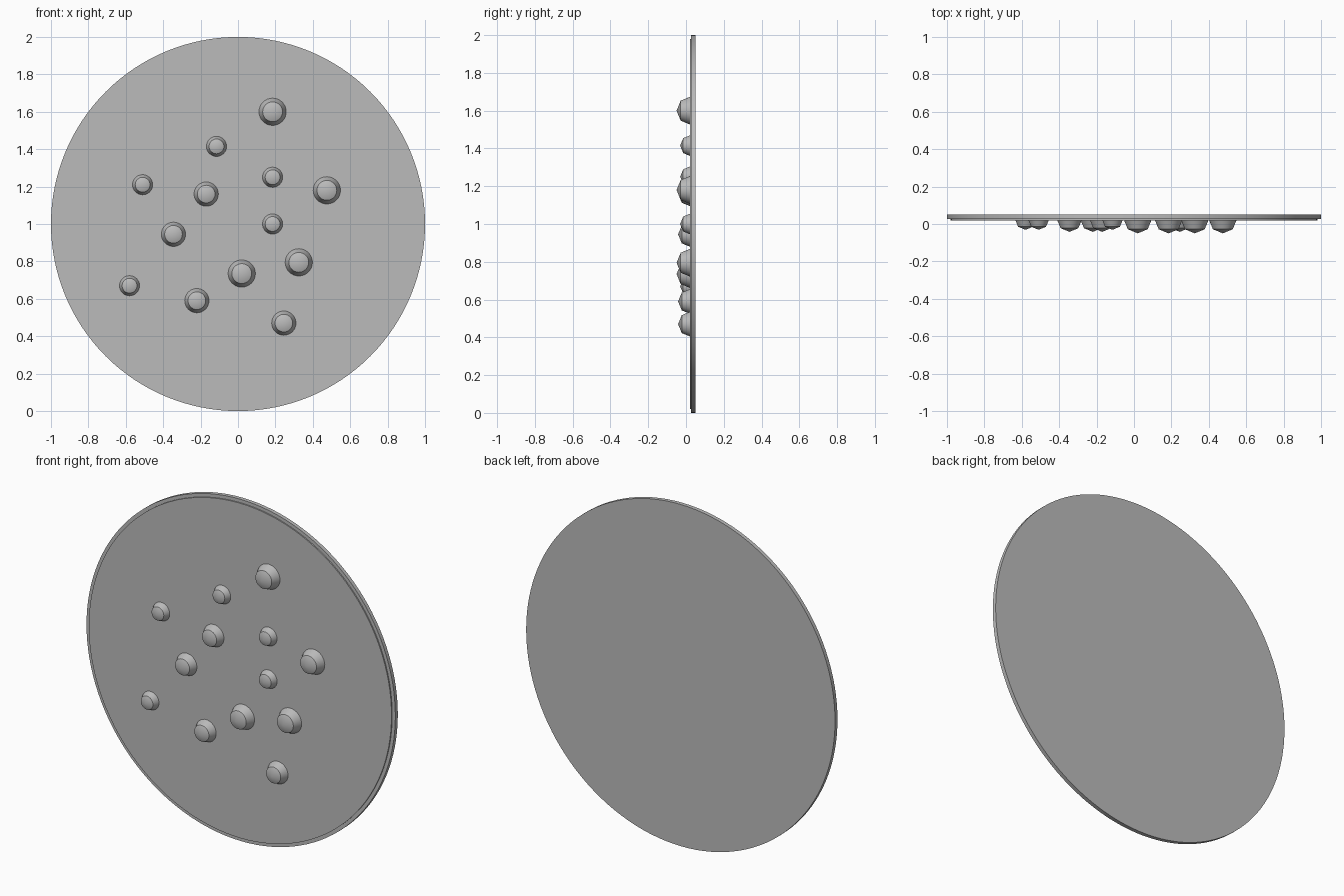
import bpy, bmesh, math

old = bpy.data.objects.get("Cube")
if old:
    bpy.data.objects.remove(old, do_unlink=True)

grey = bpy.data.materials.new("plain grey")
grey.use_nodes = True
colour = (0.5, 0.5, 0.5, 1)
grey.diffuse_color = colour
grey.node_tree.nodes["Principled BSDF"].inputs["Base Color"].default_value = colour


def lathe(name, profile, segments, location):
    """Spin (radius, y) points around the y axis; zero radius makes a pole."""
    bm = bmesh.new()
    verts = [bm.verts.new((r, y, 0)) for r, y in profile]
    edges = [bm.edges.new(pair) for pair in zip(verts, verts[1:])]
    bmesh.ops.spin(bm, geom=verts + edges, axis=(0, 1, 0), cent=(0, 0, 0),
                   angle=2 * math.pi, steps=segments, use_duplicate=False)
    bmesh.ops.remove_doubles(bm, verts=bm.verts, dist=1e-5)
    bmesh.ops.recalc_face_normals(bm, faces=bm.faces)
    mesh = bpy.data.meshes.new(name)
    bm.to_mesh(mesh)
    bm.free()
    mesh.materials.append(grey)
    obj = bpy.data.objects.new(name, mesh)
    obj.location = location
    bpy.context.collection.objects.link(obj)
    bpy.ops.object.select_all(action='DESELECT')
    obj.select_set(True)
    bpy.context.view_layer.objects.active = obj
    bpy.ops.object.shade_smooth_by_angle(angle=math.radians(30))
    return obj


# Thin round plate with a small step behind its front face
lathe("plate", [(0, 0.02), (0.98, 0.02), (0.98, 0.027), (1, 0.027), (1, 0.05), (0, 0.05)],
      128, (0, 0, 1))

# Faceted half-round studs: x, z for each size
SMALL, MEDIUM, LARGE = 0.056, 0.067, 0.075
studs = {
    SMALL: [(-0.115, 1.415), (-0.51, 1.21), (0.185, 1.25), (0.185, 1.0), (-0.58, 0.67)],
    MEDIUM: [(-0.17, 1.16), (-0.345, 0.945), (-0.22, 0.59), (0.245, 0.47)],
    LARGE: [(0.185, 1.6), (0.475, 1.18), (0.02, 0.735), (0.325, 0.795)],
}
for radius, places in studs.items():
    # Quarter circle in two steps, with a closed base inside the plate
    arc = [(radius * math.sin(i * math.pi / 4), -radius * math.cos(i * math.pi / 4))
           for i in range(3)]
    for x, z in places:
        lathe("stud", arc + [(0, 0)], 32, (x, 0.025, z))
